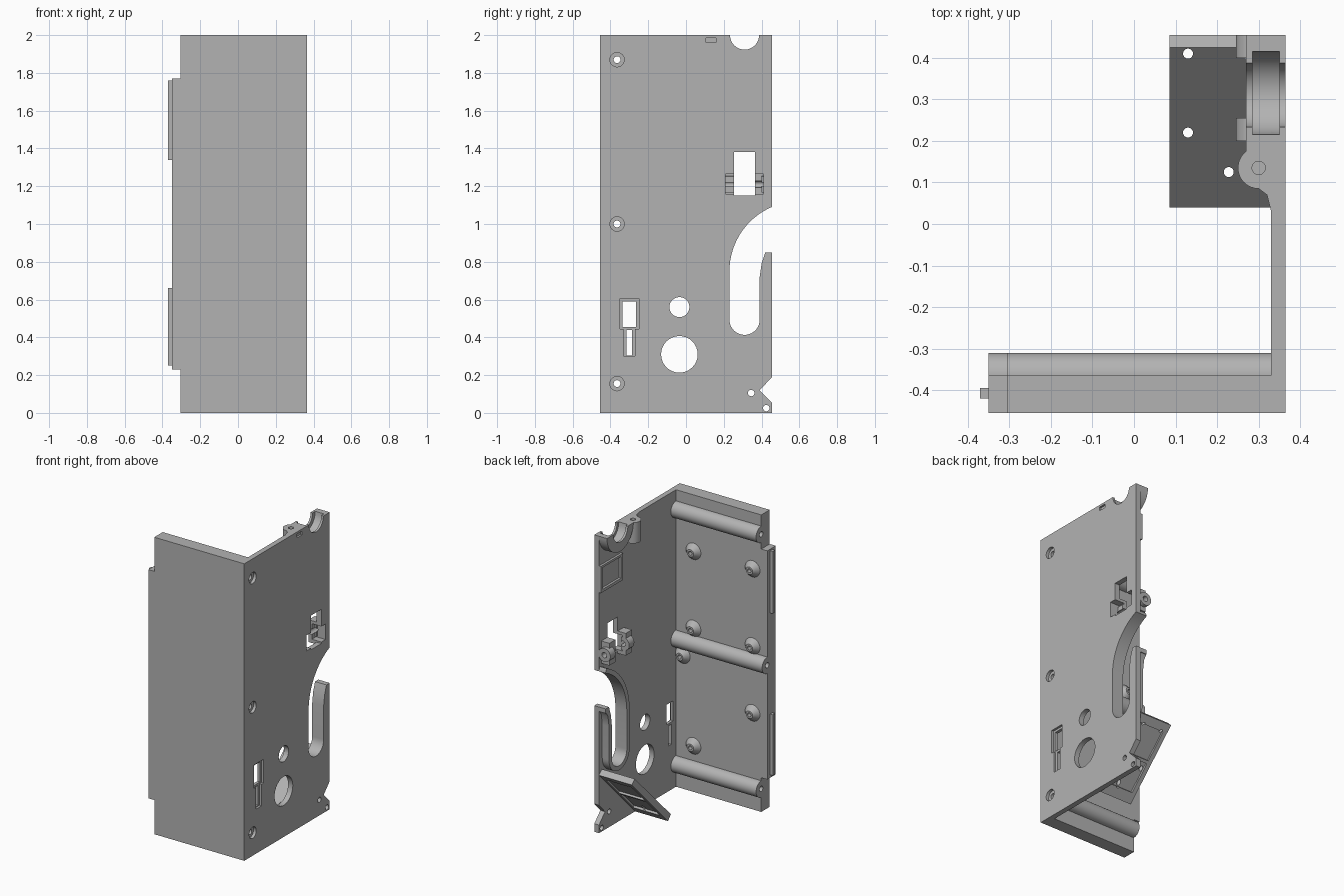
import bpy, bmesh, math
from mathutils import Vector

cube = bpy.data.objects.get("Cube")
if cube:
    bpy.data.objects.remove(cube, do_unlink=True)

grey = bpy.data.materials.new("plain grey")
grey.use_nodes = True
COLOUR = (0.45, 0.45, 0.45, 1)
grey.diffuse_color = COLOUR
grey.node_tree.nodes["Principled BSDF"].inputs["Base Color"].default_value = COLOUR


def arc(cu, cv, r, start=0, end=360, n=32):
    """Points on an arc; a full turn leaves out the repeated last point."""
    steps = n if end - start == 360 else n - 1
    return [(cu + r * math.cos(math.radians(start + (end - start) * i / steps)),
             cv + r * math.sin(math.radians(start + (end - start) * i / steps))) for i in range(n)]


def rect(u0, u1, v0, v1):
    return [(u0, v0), (u1, v0), (u1, v1), (u0, v1)]


def prism(name, pts, axis, a, b, scale_b=1.0):
    """Extrude a 2D profile along an axis; scale_b tapers the far end."""
    place = {"x": lambda u, v, w: (w, u, v),
             "y": lambda u, v, w: (u, w, v),
             "z": lambda u, v, w: (u, v, w)}[axis]
    mu = sum(p[0] for p in pts) / len(pts)
    mv = sum(p[1] for p in pts) / len(pts)
    bm = bmesh.new()
    low = [bm.verts.new(place(u, v, a)) for u, v in pts]
    high = [bm.verts.new(place(mu + (u - mu) * scale_b, mv + (v - mv) * scale_b, b)) for u, v in pts]
    bm.faces.new(low)
    bm.faces.new(high)
    for i in range(len(pts)):
        j = (i + 1) % len(pts)
        bm.faces.new((low[i], low[j], high[j], high[i]))
    bmesh.ops.recalc_face_normals(bm, faces=bm.faces)
    mesh = bpy.data.meshes.new(name)
    bm.to_mesh(mesh)
    bm.free()
    obj = bpy.data.objects.new(name, mesh)
    obj.data.materials.append(grey)
    bpy.context.collection.objects.link(obj)
    return obj


def combine(obj, others, operation="DIFFERENCE"):
    """Apply booleans one by one and remove the helper shapes."""
    bpy.context.view_layer.objects.active = obj
    for other in others:
        mod = obj.modifiers.new("cut", "BOOLEAN")
        mod.operation, mod.object, mod.solver = operation, other, "EXACT"
        bpy.ops.object.modifier_apply(modifier=mod.name)
        bpy.data.objects.remove(other, do_unlink=True)


def hole(axis, u, v, r, a, b, taper=1.0):
    return prism("hole", arc(u, v, r), axis, a, b, taper)


SCREW_Z = (0.155, 1.0, 1.87)
IN, OUT = 0.33, 0.365          # inner and outer faces of the side plate
BACK, FRONT = 0.455, -0.455
INNER_Y = -0.365               # inner face of the front panel


def screw_bores():
    cutters = []
    for z in SCREW_Z:
        cutters.append(hole("x", INNER_Y, z, 0.018, -0.5, 0.5))
        cutters.append(hole("x", INNER_Y, z, 0.038, 0.335, 0.4))
    return cutters


# front panel with its side tongue
front_panel = prism("front_panel", rect(-0.305, OUT, 0, 2), "y", FRONT, INNER_Y)
combine(front_panel, [prism("tongue", rect(-0.35, -0.25, 0.23, 1.77), "y", FRONT, INNER_Y)], "UNION")
combine(front_panel, screw_bores())

# snap ridges on the tongue
for name, z0, z1 in (("lower_snap_ridge", 0.25, 0.66), ("upper_snap_ridge", 1.34, 1.76)):
    prism(name, rect(-0.37, -0.345, z0, z1), "y", -0.42, -0.395)

# round screw channels
for name, z in zip(("lower", "middle", "upper"), SCREW_Z):
    end = -0.35 if name == "middle" else -0.305
    channel = prism(name + "_screw_channel", arc(INNER_Y, z, 0.055), "x", end, 0.345)
    combine(channel, [hole("x", INNER_Y, z, 0.018, -0.5, 0.5)])

# conical screw bosses inside the front panel
for x, z in ((0.2, 1.62), (-0.24, 1.62), (0.2, 1.1), (-0.24, 1.1), (0.28, 0.9), (-0.24, 0.65), (0.2, 0.31)):
    boss = prism("panel_boss", arc(x, z, 0.06, n=24), "y", INNER_Y - 0.005, -0.33, 0.42)
    combine(boss, [hole("y", x, z, 0.013, -0.36, -0.3)])


def slot_profile(grow=0.0):
    """Hook-shaped opening that runs out through the back edge."""
    g = grow
    left = arc(0.6, 0.75, 0.37 + g, 113, 180, 16)
    bottom = arc(0.31, 0.493, 0.08 + g, 180, 360, 20)
    right = [(0.39 + g, 0.72), (0.40 + g, 0.79), (0.42 + g, 0.85 - g), (0.6, 0.85 - g)]
    return left + bottom + right


# side plate
side_plate = prism("side_plate", rect(INNER_Y - 0.09, BACK, 0, 2), "x", IN, OUT)
cutters = screw_bores() + [
    prism("slot", slot_profile(), "x", 0.2, 0.5),
    hole("x", -0.035, 0.56, 0.053, 0.2, 0.5),
    hole("x", -0.035, 0.31, 0.097, 0.2, 0.5),
    hole("x", 0.345, 0.105, 0.017, 0.2, 0.5),
    hole("x", 0.425, 0.025, 0.017, 0.2, 0.5),
    prism("notch", [(0.39, 0.12), (0.47, 0.04), (0.47, 0.205)], "x", 0.2, 0.5),
    prism("switch_recess", rect(-0.35, -0.25, 0.445, 0.605), "x", 0.35, 0.4),
    prism("switch_window", rect(-0.335, -0.265, 0.455, 0.59), "x", 0.2, 0.5),
    prism("lever_recess", rect(-0.33, -0.27, 0.30, 0.45), "x", 0.35, 0.4),
    prism("lever_window", rect(-0.315, -0.285, 0.305, 0.44), "x", 0.2, 0.5),
    prism("latch_window", rect(0.255, 0.365, 1.15, 1.38), "x", 0.2, 0.5),
    prism("latch_recess", rect(0.21, 0.41, 1.16, 1.265), "x", 0.2, 0.5),
    prism("tiny_slot", rect(0.105, 0.16, 1.96, 1.985), "x", 0.352, 0.5),
    hole("x", 0.31, 2.0, 0.077, 0.2, 0.5),
    hole("x", 0.315, 2.0, 0.1, 0.2, 0.35),
]
combine(side_plate, cutters)

# raised rim around the slot
slot_rim = prism("slot_rim", slot_profile(0.03), "x", 0.28, 0.335)
combine(slot_rim, [prism("opening", slot_profile(), "x", 0.2, 0.5),
                   prism("trim", rect(BACK, 0.8, 0.3, 1.4), "x", 0.2, 0.5)])

# bearing seat at the top
bearing_seat = prism("bearing_seat", arc(0.315, 2.0, 0.14, 180, 360, 32), "x", 0.27, 0.335)
combine(bearing_seat, [hole("x", 0.315, 2.0, 0.1, 0.285, 0.4),
                       hole("x", 0.31, 2.0, 0.077, 0.2, 0.4)])

# screw post beside the bearing, faired into the plate
post_outline = arc(0.3, 0.135, 0.05, 45, 270, 24) + [(0.32, 0.07), (0.33, 0.03), (0.34, 0.01), (0.34, 0.19)]
top_post = prism("top_post", post_outline, "z", 1.86, 2.0)
combine(top_post, [hole("z", 0.3, 0.135, 0.016, 1.88, 2.1)])

# shallow frame under the bearing
label_frame = prism("inner_frame", rect(0.22, BACK, 1.62, 1.80), "x", 0.315, 0.332)
combine(label_frame, [prism("opening", rect(0.24, 0.44, 1.64, 1.785), "x", 0.2, 0.5)])

# latch bracket and its pivot lugs
latch_bracket = prism("latch_bracket", rect(0.19, 0.43, 1.135, 1.285), "x", 0.27, 0.335)
combine(latch_bracket, [prism("opening", rect(0.255, 0.365, 1.1, 1.4), "x", 0.2, 0.5),
                        prism("pocket", rect(0.21, 0.41, 1.16, 1.265), "x", 0.295, 0.5),
                        hole("y", 0.29, 1.21, 0.018, 0.1, 0.5)])
for y0, y1 in ((0.20, 0.255), (0.40, BACK)):
    lug = prism("pivot_lug", arc(0.29, 1.21, 0.045), "y", y0, y1)
    combine(lug, [hole("y", 0.29, 1.21, 0.018, 0.1, 0.5),
                  prism("pocket", rect(0.21, 0.41, 1.16, 1.265), "x", 0.305, 0.5)])

# sloping shelf near the bottom, built as a slanted profile
shelf = prism("sloping_shelf", [(0.07, 0.0), (BACK, 0.39), (0.425, 0.42), (0.04, 0.035)], "x", 0.085, 0.335)
slope = Vector((0.707, 0.707))
down = Vector((0.707, -0.707))
corner = Vector((0.07, 0.0))


def on_shelf(along, depth):
    return tuple(corner + slope * along + down * depth)


pockets = [prism("pocket", [on_shelf(a, 0.02), on_shelf(b, 0.02), on_shelf(b, -0.015), on_shelf(a, -0.015)],
                 "x", 0.115, 0.31) for a, b in ((0.07, 0.27), (0.29, 0.49))]
combine(shelf, pockets + [hole("z", x, y, 0.012, -0.2, 0.6) for x, y in
                          ((0.13, 0.41), (0.27, 0.41), (0.13, 0.22), (0.27, 0.22), (0.228, 0.125))])

# smooth the curved walls, keep edges sharp
bpy.ops.object.select_all(action="DESELECT")
for obj in bpy.context.scene.objects:
    if obj.type == "MESH" and grey.name in obj.data.materials:
        obj.select_set(True)
        bpy.context.view_layer.objects.active = obj
bpy.ops.object.shade_smooth_by_angle(angle=math.radians(30))
